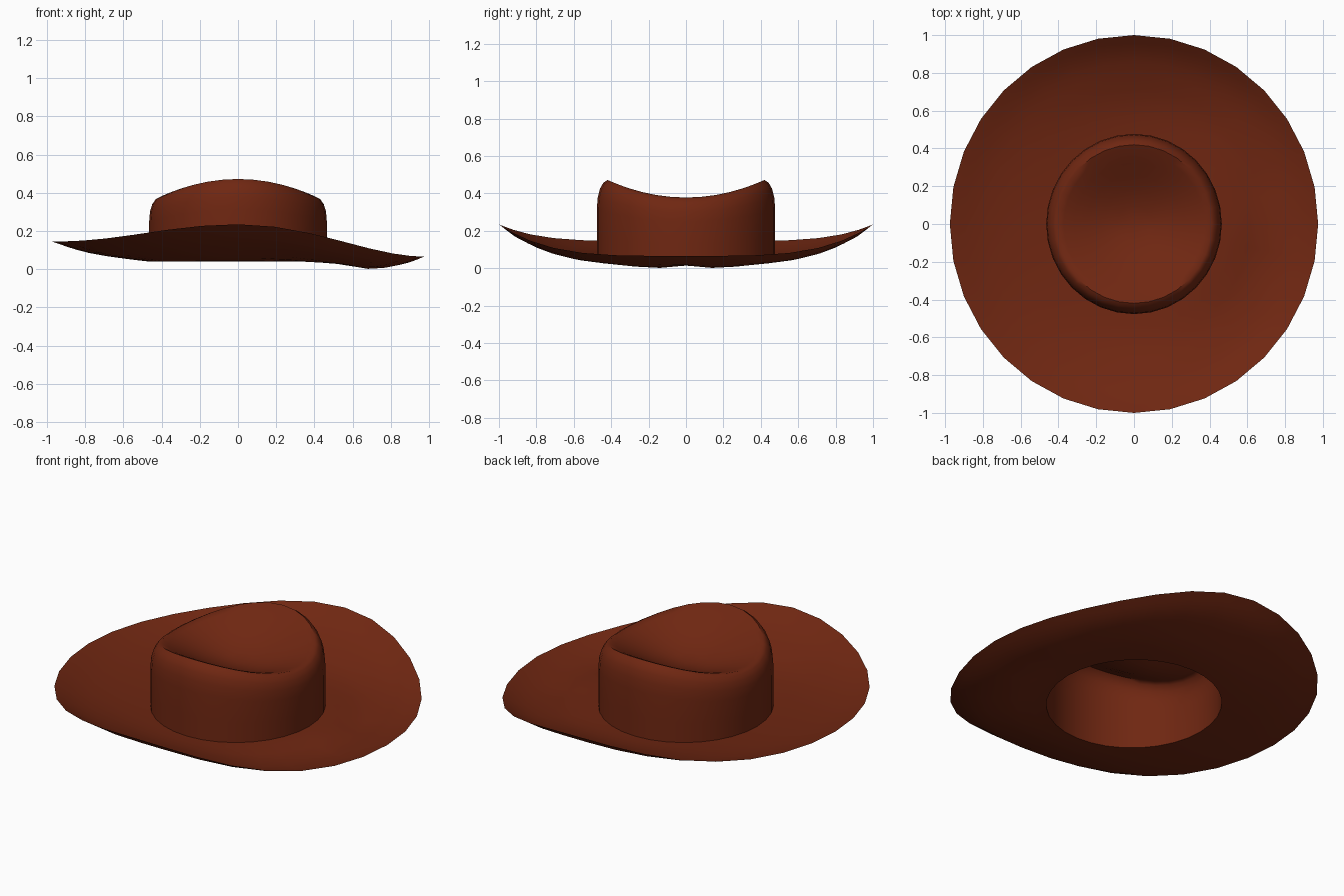
import bpy, bmesh, math

if "Cube" in bpy.data.objects:
    bpy.data.objects.remove(bpy.data.objects["Cube"])

SEG = 32          # sides around the hat
SX = 0.975        # slight oval: narrower in x

felt = bpy.data.materials.new("brown_felt")
felt.diffuse_color = (0.16, 0.02, 0.0058, 1)
felt.use_nodes = True
felt.node_tree.nodes["Principled BSDF"].inputs["Base Color"].default_value = felt.diffuse_color


def surface(name, rows, height, cap=False):
    """Lathe-like grid: rows of radii, height(row_index, angle) gives z."""
    bm = bmesh.new()
    rings = []
    for i, r in enumerate(rows):
        ring = []
        for k in range(SEG):
            a = 2 * math.pi * k / SEG
            ring.append(bm.verts.new((r * SX * math.cos(a), r * math.sin(a), height(i, a))))
        rings.append(ring)
    for lo, hi in zip(rings, rings[1:]):
        for k in range(SEG):
            n = (k + 1) % SEG
            bm.faces.new((lo[k], lo[n], hi[n], hi[k]))
    if cap:
        top = bm.verts.new((0, 0, height(len(rows), 0)))
        for k in range(SEG):
            bm.faces.new((rings[-1][k], rings[-1][(k + 1) % SEG], top))
    bm.normal_update()
    me = bpy.data.meshes.new(name)
    bm.to_mesh(me)
    bm.free()
    me.materials.append(felt)
    ob = bpy.data.objects.new(name, me)
    bpy.context.collection.objects.link(ob)
    bpy.ops.object.select_all(action='DESELECT')
    ob.select_set(True)
    bpy.context.view_layer.objects.active = ob
    bpy.ops.object.shade_smooth_by_angle(angle=math.radians(50))
    return ob


# Crown: straight wall, rounded shoulder, saddle-shaped rim and a hollow on top
WALL = [(1.0, None), (1.0, 0.35), (1.0, 0.66), (0.99, 0.80), (0.965, 0.90), (0.925, 0.97), (0.88, 1.0)]
DENT = [(0.80, 0.90), (0.68, 0.72), (0.54, 0.50), (0.38, 0.27), (0.2, 0.09), (0.0, 0.0)]
CENTRE = 0.29


def crown_z(i, a):
    rim = 0.378 + 0.094 * math.sin(a) ** 2
    if i == 0:
        return 0.04
    if i < len(WALL):
        return rim * WALL[i][1]
    return CENTRE + (rim - CENTRE) * DENT[i - len(WALL)][1]


radii = [0.477 * f for f, _ in WALL + DENT[:-1]]
surface("crown", radii, crown_z, cap=True)

# Brim: turned up high at front and back, gently at the left, drooping at the right
R = [0.477, 0.55, 0.63, 0.71, 0.80, 0.86, 0.92, 0.96, 1.0]
END = [0.040, 0.046, 0.060, 0.083, 0.118, 0.141, 0.173, 0.203, 0.235]
LEFT = [0.040, 0.048, 0.058, 0.069, 0.085, 0.100, 0.118, 0.132, 0.145]
RIGHT = [0.040, 0.038, 0.026, 0.018, 0.018, 0.022, 0.036, 0.050, 0.066]


def brim_z(i, a):
    c, s = math.cos(a), math.sin(a)
    if c < 0:
        w = abs(s) ** 5
        return LEFT[i] * (1 - w) + END[i] * w
    w = abs(s) ** 4
    z = RIGHT[i] * (1 - w) + END[i] * w
    # two dips beside the right-hand fold
    off = (abs(math.atan2(s, c)) - 0.25) / 0.2
    mid = math.exp(-((R[i] - 0.73) / 0.11) ** 2)
    return max(0.0, z - 0.018 * mid * math.exp(-off * off))


surface("brim", R[::-1], lambda i, a: brim_z(len(R) - 1 - i, a))
